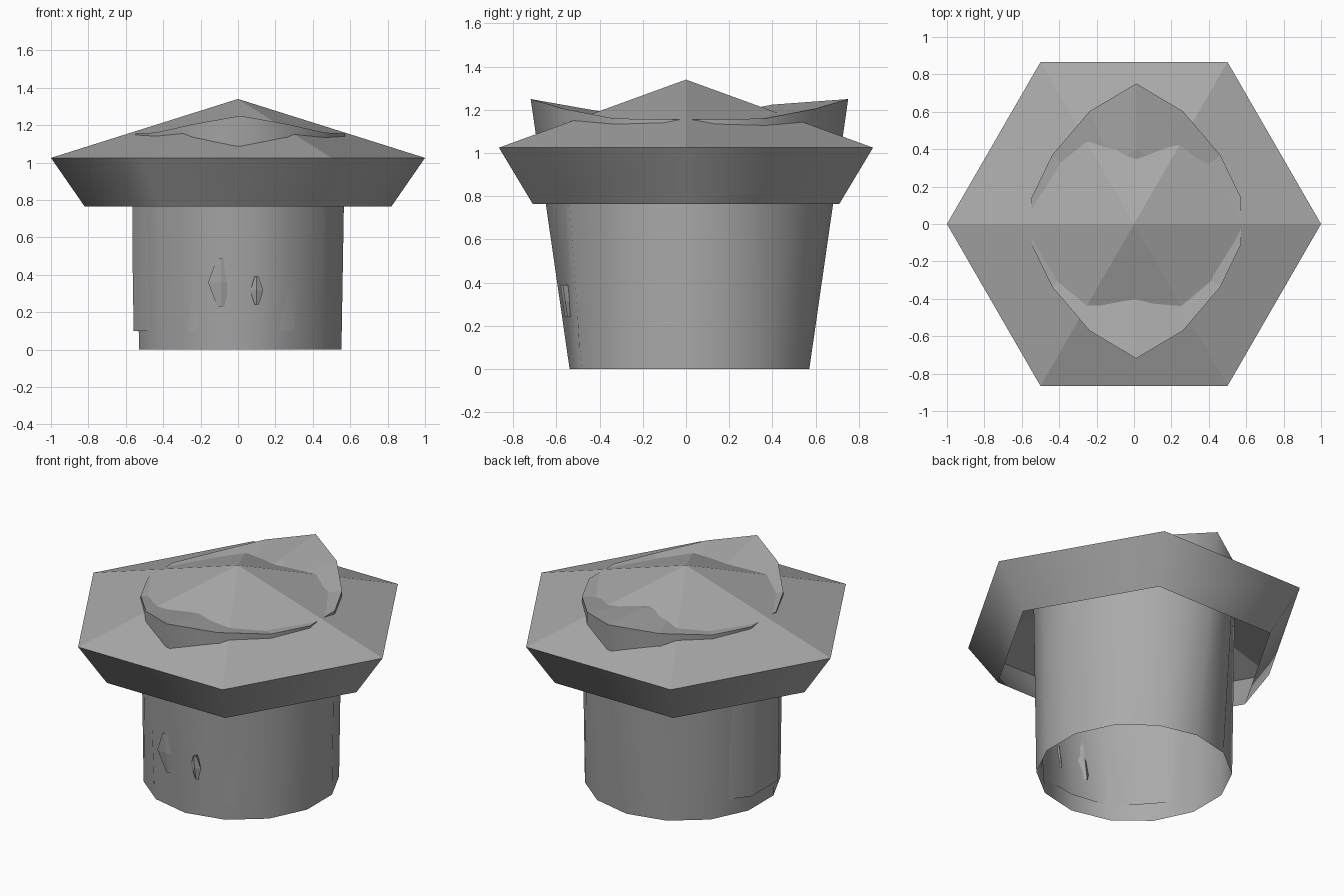
import bpy
from math import sin, cos, pi

cube = bpy.data.objects.get("Cube")
if cube:
    bpy.data.objects.remove(cube, do_unlink=True)

grey = bpy.data.materials.new("plain_grey")
grey.use_nodes = True
grey.diffuse_color = (0.4, 0.4, 0.4, 1)
grey.node_tree.nodes["Principled BSDF"].inputs["Base Color"].default_value = (0.4, 0.4, 0.4, 1)


def loft(name, rings, tip=None, smooth_bands=()):
    """Skin a stack of rings, optionally closed by a fan to a tip point."""
    n = len(rings[0])
    verts = [p for ring in rings for p in ring]
    faces, smooth = [], []
    for band in range(len(rings) - 1):
        for i in range(n):
            j = (i + 1) % n
            a, b = band * n, (band + 1) * n
            faces.append((a + i, a + j, b + j, b + i))
            smooth.append(band in smooth_bands)
    if tip:
        last = (len(rings) - 1) * n
        verts.append(tip)
        for i in range(n):
            faces.append((last + i, last + (i + 1) % n, len(verts) - 1))
            smooth.append(False)
    mesh = bpy.data.meshes.new(name)
    mesh.from_pydata(verts, [], faces)
    mesh.materials.append(grey)
    mesh.polygons.foreach_set("use_smooth", smooth)
    mesh.update()
    obj = bpy.data.objects.new(name, mesh)
    bpy.context.collection.objects.link(obj)
    return obj


# Six-sided roof with an inward sloping skirt, open underneath
def hexagon(r, z):
    return [(r * cos(i * pi / 3), r * sin(i * pi / 3), z) for i in range(6)]


loft("roof", [hexagon(0.82, 0.765), hexagon(1, 1.025)], tip=(0, 0, 1.34), smooth_bands=(0,))

# Wall: fourteen sides, flaring to a raised lip at front and back
SIDES = 14
RIM = 1.25


def wall_point(i, t, scale=1.0):
    a = -pi / 2 + i * 2 * pi / SIDES
    lift = sin(a) ** 6
    x = (0.555 + 0.02 * t) * cos(a)
    y = (0.555 + 0.18 * lift * t) * sin(a)
    return (0.012 + x * scale, 0.016 + y * scale, t * (1.155 + 0.095 * lift))


def wall_ring(t):
    return [wall_point(i, t) for i in range(SIDES)]


loft("wall", [wall_ring(0), wall_ring(1)], smooth_bands=(0,))


# Lid: shallow saddle sagging toward the middle, its centre hidden by the roof
def lid_inner(i):
    x, y, z = wall_point(i, 1, 0.52)
    sag = 0.06 if y < 0 else 0.02
    return (x, y, z - sag * abs(y) / 0.38 - 0.005)


loft("lid", [wall_ring(1), [lid_inner(i) for i in range(SIDES)]], tip=(0.01, 0.02, 1.15))

# Lining: uneven inner shell that breaks through the wall in a few places
BULGE = {10: 1.05, 11: 1.05, 13: 1.012, 1: 1.006}


def lining_ring(z, fade):
    ring = []
    for i in range(SIDES):
        scale = BULGE.get(i, 0.96)
        if i in (13, 1):
            scale -= 0.02 * fade
        x, y, _ = wall_point(i, z / RIM, scale)
        ring.append((max(x, -0.565), y, z))
    return ring


loft("lining", [lining_ring(0.1, 0), lining_ring(0.4, 0.4), lining_ring(1.0, 1)],
     smooth_bands=(0, 1))

# Small chips on the front of the wall
for name, cx, width, low, high in (("front_chip_right", -0.09, 0.07, 0.23, 0.49),
                                   ("front_chip_left", 0.1, 0.035, 0.24, 0.39)):
    def chip(z, w):
        y = -0.54 - 0.14 * z + 0.25 * abs(cx)
        return [(cx - w, y, z), (cx, y - 0.012, z), (cx + w, y, z), (cx, y + 0.03, z)]
    mid = (low + high) / 2
    loft(name, [chip(low, width * 0.3), chip(mid, width), chip(high, width * 0.3)])
